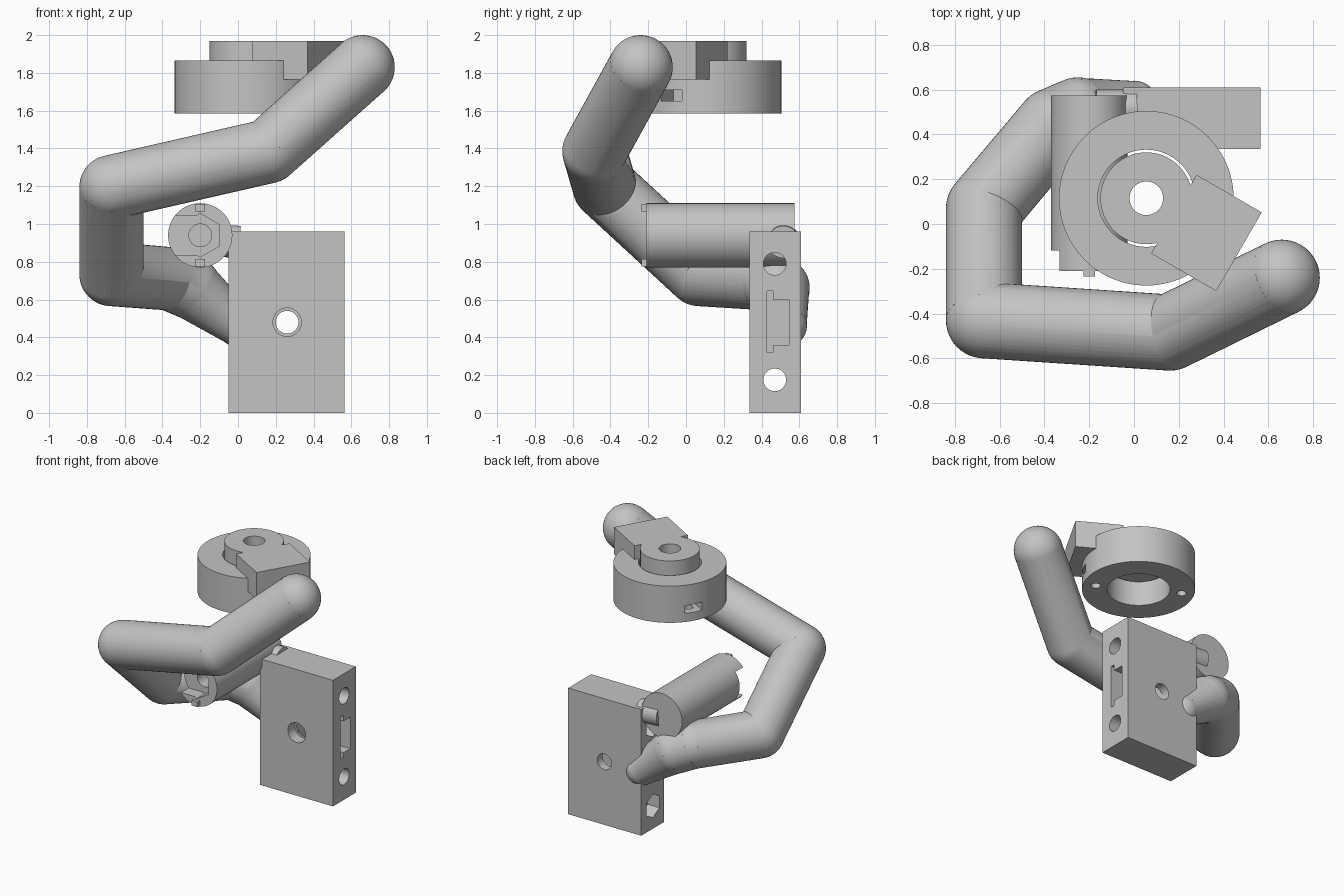
import bpy, math
from mathutils import Vector, Matrix

if "Cube" in bpy.data.objects:
    bpy.data.objects.remove(bpy.data.objects["Cube"])

grey = bpy.data.materials.new("plain grey")
grey.diffuse_color = (0.55, 0.55, 0.55, 1)
grey.use_nodes = True
grey.node_tree.nodes["Principled BSDF"].inputs["Base Color"].default_value = grey.diffuse_color


def finish(ob, name):
    ob.name = name
    ob.data.materials.clear()
    ob.data.materials.append(grey)
    return ob


def rod(a, b, r, r2=None, n=64, name="rod", spin=0):
    """Cylinder, cone or prism between two points."""
    a, b = Vector(a), Vector(b)
    d = b - a
    bpy.ops.mesh.primitive_cone_add(vertices=n, radius1=r, radius2=r if r2 is None else r2, depth=d.length)
    ob = bpy.context.object
    m = Matrix.Translation((a + b) / 2) @ d.to_track_quat('Z', 'Y').to_matrix().to_4x4()
    ob.data.transform(m @ Matrix.Rotation(math.radians(spin), 4, 'Z'))
    return finish(ob, name)


def box(lo, hi, name="box", m=None):
    lo, hi = Vector(lo), Vector(hi)
    bpy.ops.mesh.primitive_cube_add(size=1)
    ob = bpy.context.object
    ob.data.transform(Matrix.Translation((lo + hi) / 2) @ Matrix.Diagonal((*(hi - lo), 1)))
    if m:
        ob.data.transform(m)
    return finish(ob, name)


def ball(c, r):
    bpy.ops.mesh.primitive_uv_sphere_add(segments=48, ring_count=24, radius=r)
    ob = bpy.context.object
    ob.data.transform(Matrix.Translation(c))
    return finish(ob, "ball")


def boolean(ob, others, op='DIFFERENCE'):
    for o in others:
        mod = ob.modifiers.new("cut", 'BOOLEAN')
        mod.operation, mod.solver, mod.object = op, 'EXACT', o
        bpy.ops.object.select_all(action='DESELECT')
        bpy.context.view_layer.objects.active = ob
        ob.select_set(True)
        bpy.ops.object.modifier_apply(modifier=mod.name)
        bpy.data.objects.remove(o, do_unlink=True)
    return ob


def smooth(ob):
    bpy.ops.object.select_all(action='DESELECT')
    bpy.context.view_layer.objects.active = ob
    ob.select_set(True)
    bpy.ops.object.shade_smooth_by_angle(angle=math.radians(25))


# Bent round arm: straight tubes with ball joints, thinner at the block end
path = [((0, .53, .46), .11), ((-.25, .49, .66), .165), ((-.36, .44, .71), .168),
        ((-.67, .07, .735), .17), ((-.67, -.43, 1.195), .17),
        ((.16, -.485, 1.385), .17), ((.66, -.24, 1.83), .17)]
arm = ball(*path[0])
arm.name = "bent_arm"
for (a, ra), (b, rb) in zip(path, path[1:]):
    boolean(arm, [rod(a, b, ra, rb, 48), ball(b, rb)], 'UNION')
smooth(arm)

# Mounting block with cross holes, nut pockets and a side slot
block = box((-.05, .335, 0), (.565, .61, .96), "mounting_block")
cuts = [rod((.26, .2, .48), (.26, .7, .48), .06), rod((.26, .2, .48), (.26, .42, .48), .075)]
for z in (.175, .79):
    cuts += [rod((-.2, .47, z), (.7, .47, z), .06),
             rod((-.2, .47, z), (.05, .47, z), .09, n=6)]
cuts += [box((.2, .43, .36), (.7, .545, .6)), box((.2, .428, .32), (.7, .46, .645))]
smooth(boolean(block, cuts))

# Barrel with an open hexagonal front socket
bx, bz = -.2, .94
barrel = rod((bx, -.21, bz), (bx, .575, bz), .17, name="barrel")
boolean(barrel, [rod((bx, -.4, bz), (bx, -.12, bz), .115, n=6, spin=0 + 0),
                 box((bx - .3, -.4, bz - .105), (bx, -.118, bz + .105)),
                 rod((bx, -.3, bz), (bx, .05, bz), .06)])
smooth(barrel)
for i, z in enumerate((bz + .145, bz - .145)):
    box((bx - .025, -.235, z - .02), (bx + .025, -.19, z + .02), f"barrel_tab_{i + 1}")

# Hinge pin joining barrel and block
smooth(rod((-.17, .515, .915), (.01, .515, .905), .085, name="hinge_pin"))

# Ring with bore, screw holes and nut slots along the clamp direction
cx, cy = .055, .115
place = Matrix.Translation((cx, cy, 0)) @ Matrix.Rotation(math.radians(-30), 4, 'Z')
ring = rod((cx, cy, 1.585), (cx, cy, 1.865), .39, n=96, name="ring")
cuts = [rod((cx, cy, 1.5), (cx, cy, 2), .217, n=96)]
for s in (1, -1):
    p = place @ Vector((s * .3, 0, 0))
    cuts.append(rod((p.x, p.y, 1.5), (p.x, p.y, 1.74), .033, n=32))
    u = sorted((s * .25, s * .5))
    cuts.append(box((u[0], -.065, 1.65), (u[1], .065, 1.71), m=place))
smooth(boolean(ring, cuts))

# Clamp: bored round hub with a square lug reaching to the arm
clamp = rod((cx, cy, 1.765), (cx, cy, 1.97), .205, n=96, name="clamp")
boolean(clamp, [box((.142, -.203, 1.765), (.478, .203, 1.97), m=place)], 'UNION')
boolean(clamp, [rod((cx, cy, 1.5), (cx, cy, 2.2), .075)])
smooth(clamp)
